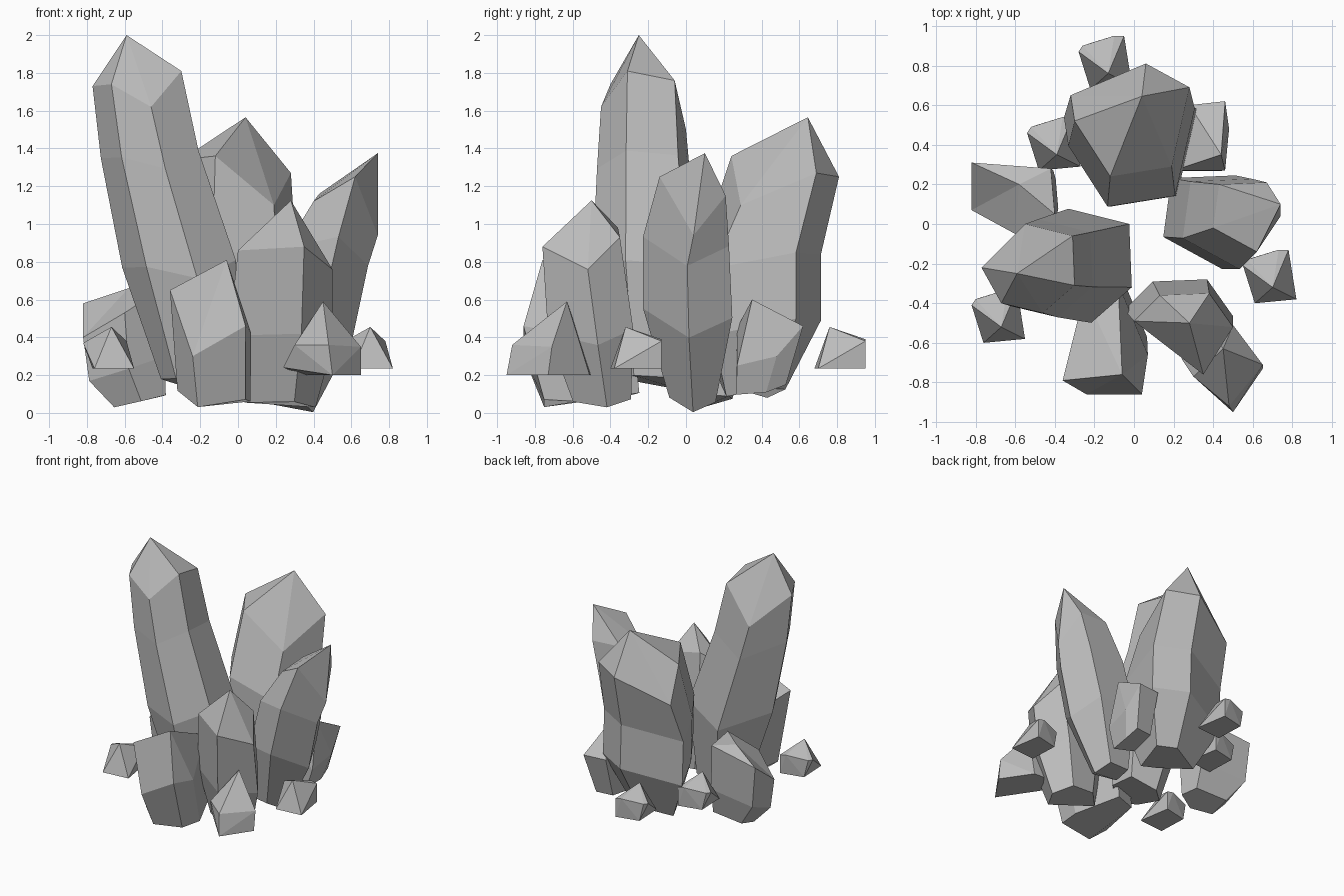
import bpy
import bmesh
from mathutils import Vector

cube = bpy.data.objects.get("Cube")
if cube:
    bpy.data.objects.remove(cube, do_unlink=True)

# One plain stone colour for every crystal
stone = bpy.data.materials.new("grey_crystal")
stone.use_nodes = True
colour = (0.5, 0.5, 0.5, 1)
stone.diffuse_color = colour
stone.node_tree.nodes["Principled BSDF"].inputs["Base Color"].default_value = colour


def finish(name, mesh_builder):
    """Turn a bmesh into a flat shaded object."""
    bmesh.ops.recalc_face_normals(mesh_builder, faces=mesh_builder.faces[:])
    mesh = bpy.data.meshes.new(name)
    mesh_builder.to_mesh(mesh)
    mesh_builder.free()
    mesh.materials.append(stone)
    crystal_object = bpy.data.objects.new(name, mesh)
    bpy.context.collection.objects.link(crystal_object)
    return crystal_object


def crystal(name, apex, shoulder, sections):
    """Loft a shoulder outline down through scaled sections, pointed at the apex.

    Each section is (centre, scale), listed from the shoulder to the foot."""
    bm = bmesh.new()
    outline = [Vector(point) for point in shoulder]
    middle = sum(outline, Vector()) / len(outline)
    count = len(outline)
    rings = [[bm.verts.new(point) for point in outline]]
    for centre, scale in sections:
        # The slant of the shoulder fades out towards the foot
        slant = 0.25 if centre is sections[-1][0] else 0.5
        ring = []
        for point in outline:
            offset = (point - middle) * scale
            offset.z = (point.z - middle.z) * slant
            ring.append(bm.verts.new(Vector(centre) + offset))
        rings.append(ring)
    tip = bm.verts.new(apex)
    for i in range(count):
        j = (i + 1) % count
        bm.faces.new((rings[0][i], rings[0][j], tip))
        for upper, lower in zip(rings, rings[1:]):
            bm.faces.new((upper[i], lower[i], lower[j], upper[j]))
    bm.faces.new(rings[-1])
    return finish(name, bm)


def shard(name, points, shift=(0, 0, 0)):
    """Make a small chipped crystal as the convex hull of a few corners."""
    bm = bmesh.new()
    corners = [bm.verts.new(Vector(point) + Vector(shift)) for point in points]
    result = bmesh.ops.convex_hull(bm, input=corners)
    loose = {v for v in result["geom_interior"] if isinstance(v, bmesh.types.BMVert)}
    bmesh.ops.delete(bm, geom=list(loose), context="VERTS")
    bmesh.ops.dissolve_limit(bm, angle_limit=0.02, verts=bm.verts[:], edges=bm.edges[:])
    return finish(name, bm)


# Tallest crystal, leaning to one side
crystal(
    "tall_crystal", (-.59, -.25, 2),
    [(-.46, -.45, 1.62), (-.3, -.31, 1.81), (-.31, -.06, 1.76),
     (-.55, 0, 1.5), (-.77, -.22, 1.73), (-.67, -.4, 1.74)],
    [((-.44, -.24, 1.33), 1.1), ((-.28, -.23, .75), 1.28), ((-.2, -.22, .17), .8)])

# Broad crystal leaning backwards
crystal(
    "back_crystal", (.04, .645, 1.565),
    [(.19, .29, 1.1), (.28, .69, 1.27), (.06, .81, 1.25),
     (-.32, .65, 1.07), (-.3, .52, 1.34), (-.12, .24, 1.36)],
    [((-.04, .41, .83), 1.1), ((-.03, .41, .48), 1.1), ((-.02, .36, .12), .6)])

# Crystal with its point on the outer edge
crystal(
    "side_crystal", (.74, .1, 1.375),
    [(.62, -.14, 1.25), (.74, .04, .94), (.67, .21, 1.15),
     (.43, .2, 1.16), (.4, -.02, 1.12)],
    [((.47, .03, .87), 1.3), ((.38, .04, .49), 1.35), ((.28, .05, .05), .7)])

# Front crystal
crystal(
    "front_crystal", (.28, -.5, 1.125),
    [(.35, -.76, .88), (.5, -.52, .76), (.38, -.35, .93),
     (.13, -.36, .98), (0, -.49, .86)],
    [((.25, -.44, .42), 1.1), ((.24, -.4, .06), .75)])

# Blunt crystal leaning forwards
crystal(
    "blunt_crystal", (-.06, -.76, .81),
    [(-.36, -.79, .65), (-.24, -.86, .3), (.04, -.86, .46),
     (.07, -.66, .42), (-.08, -.3, .6), (-.25, -.35, .55)],
    [((-.12, -.55, .08), .9)])

# Short crystal leaning outwards beside the tallest one
crystal(
    "short_side_crystal", (-.58, .2, .66),
    [(-.82, .31, .58), (-.82, .07, .4), (-.6, -.05, .53),
     (-.4, .05, .66), (-.42, .28, .64)],
    [((-.59, .13, .25), .95), ((-.52, .13, .07), .65)])

# Short crystal at the back
crystal(
    "short_back_crystal", (.44, .35, .6),
    [(.46, .27, .25), (.48, .48, .3), (.46, .62, .46),
     (.28, .6, .46), (.2, .27, .45)],
    [((.35, .4, .13), .75)])

# Larger loose shard at the front
shard("front_shard", [
    (.45, -.63, .59), (.65, -.71, .35), (.65, -.73, .2), (.5, -.95, .2),
    (.48, -.92, .36), (.24, -.68, .24), (.3, -.77, .36), (.34, -.5, .2), (.5, -.51, .2)])

# Four matching small shards around the cluster
small_shape = [
    (.61, -.4, .235), (.82, -.38, .235), (.78, -.13, .235), (.6, -.17, .235),
    (.55, -.21, .37), (.57, -.18, .37), (.7, -.32, .455), (.73, -.13, .39),
    (.78, -.13, .38)]
small_places = {
    "small_shard_left": (0, 0, 0),
    "small_shard_back": (-.83, 1.08, 0),
    "small_shard_back_right": (-1.09, .67, 0),
    "small_shard_right": (-1.37, -.2, 0),
}
for shard_name, place in small_places.items():
    shard(shard_name, small_shape, place)
